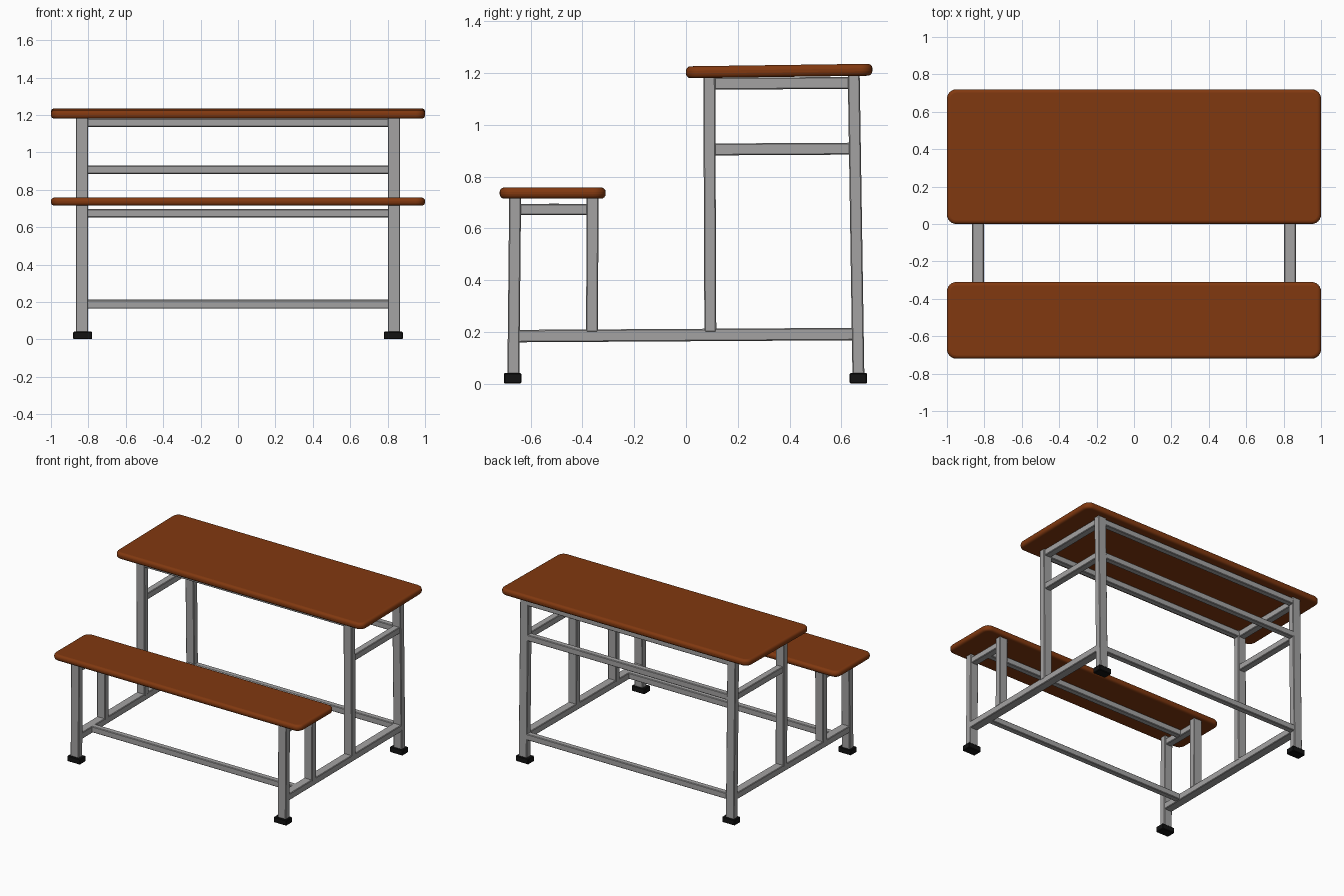
import bpy, bmesh, math
from mathutils import Vector

if "Cube" in bpy.data.objects:
    bpy.data.objects.remove(bpy.data.objects["Cube"])


def material(name, rgb):
    m = bpy.data.materials.new(name)
    m.diffuse_color = (*rgb, 1)
    m.use_nodes = True
    m.node_tree.nodes["Principled BSDF"].inputs["Base Color"].default_value = m.diffuse_color
    return m


WOOD = material("brown_wood", (0.22, 0.04, 0.005))
STEEL = material("grey_steel", (0.37, 0.365, 0.365))
RUBBER = material("black_rubber", (0.006, 0.006, 0.006))


def finish(name, bm, mat, bevel=0.0, segments=1):
    bmesh.ops.recalc_face_normals(bm, faces=bm.faces)
    me = bpy.data.meshes.new(name)
    bm.to_mesh(me)
    bm.free()
    me.materials.append(mat)
    ob = bpy.data.objects.new(name, me)
    bpy.context.collection.objects.link(ob)
    if bevel:
        b = ob.modifiers.new("bevel", 'BEVEL')
        b.width, b.segments = bevel, segments
        b.limit_method = 'ANGLE'
        b.angle_limit = math.radians(40)
    return ob


def bar(name, start, end, size, mat=STEEL, bevel=0.004):
    """Box tube whose end sections stay aligned with the axes; size is the section."""
    a, b = Vector(start), Vector(end)
    d = b - a
    axis = max(range(3), key=lambda i: abs(d[i]))
    u, v = [i for i in range(3) if i != axis]
    bm = bmesh.new()
    rings = []
    for p in (a, b):
        ring = []
        for su, sv in ((-1, -1), (1, -1), (1, 1), (-1, 1)):
            q = p.copy()
            q[u] += su * size[0] / 2
            q[v] += sv * size[1] / 2
            ring.append(bm.verts.new(q))
        rings.append(ring)
    bm.faces.new(rings[0])
    bm.faces.new(rings[1])
    for i in range(4):
        j = (i + 1) % 4
        bm.faces.new((rings[0][i], rings[0][j], rings[1][j], rings[1][i]))
    return finish(name, bm, mat, bevel)


def board(name, y0, y1, z0, thick, rise=0.0):
    """Slab with rounded corners and rounded rim, sloping up by rise to the back."""
    r, bm, outline = 0.05, bmesh.new(), []
    for cx, cy, a0 in ((1 - r, y1 - r, 0), (-1 + r, y1 - r, 90),
                       (-1 + r, y0 + r, 180), (1 - r, y0 + r, 270)):
        for k in range(7):
            a = math.radians(a0 + 15 * k)
            x, y = cx + r * math.cos(a), cy + r * math.sin(a)
            outline.append(bm.verts.new((x, y, z0 + rise * (y - y0) / (y1 - y0))))
    face = bm.faces.new(outline)
    new = bmesh.ops.extrude_face_region(bm, geom=[face])["geom"]
    bmesh.ops.translate(bm, vec=(0, 0, thick),
                        verts=[g for g in new if isinstance(g, bmesh.types.BMVert)])
    ob = finish(name, bm, WOOD, 0.018, 4)
    bpy.context.view_layer.objects.active = ob
    ob.select_set(True)
    bpy.ops.object.shade_smooth_by_angle(angle=math.radians(35))
    ob.select_set(False)


# wooden boards
board("desk_top", 0.0, 0.72, 1.18, 0.046, 0.01)
board("bench_seat", -0.72, -0.31, 0.715, 0.043)

# side frames
X = 0.834
LEG = (0.066, 0.046)
for side, s in (("left", -1), ("right", 1)):
    x = s * X
    bar(side + "_bench_front_leg", (x, -0.667, 0.03), (x, -0.66, 0.72), LEG)
    bar(side + "_bench_inner_leg", (x, -0.363, 0.2), (x, -0.361, 0.72), LEG)
    bar(side + "_desk_front_leg", (x, 0.094, 0.2), (x, 0.09, 1.185), LEG)
    bar(side + "_desk_rear_leg", (x, 0.666, 0.03), (x, 0.648, 1.192), LEG)
    bar(side + "_base_rail", (x, -0.65, 0.184), (x, 0.66, 0.192), (0.063, 0.048))
    bar(side + "_bench_rail", (x, -0.65, 0.673), (x, -0.37, 0.673), (0.05, 0.044))
    bar(side + "_desk_middle_rail", (x, 0.1, 0.905), (x, 0.65, 0.908), (0.05, 0.046))
    bar(side + "_desk_upper_rail", (x, 0.1, 1.159), (x, 0.64, 1.162), (0.05, 0.046))
    # rubber feet
    for end, y in (("front", -0.67), ("rear", 0.666)):
        bar(f"{side}_{end}_foot", (s * 0.831 - 0.051, y, 0.021),
            (s * 0.831 + 0.051, y, 0.021), (0.068, 0.04), RUBBER)

# long cross rails between the side frames
for name, y, z in (("front_base_cross_rail", -0.51, 0.187),
                   ("rear_base_cross_rail", 0.664, 0.19),
                   ("bench_cross_rail", -0.51, 0.675),
                   ("desk_front_cross_rail", 0.092, 1.158),
                   ("desk_rear_cross_rail", 0.65, 1.16),
                   ("desk_middle_cross_rail", 0.654, 0.907)):
    bar(name, (-0.82, y, z), (0.82, y, z), (0.042, 0.044))
